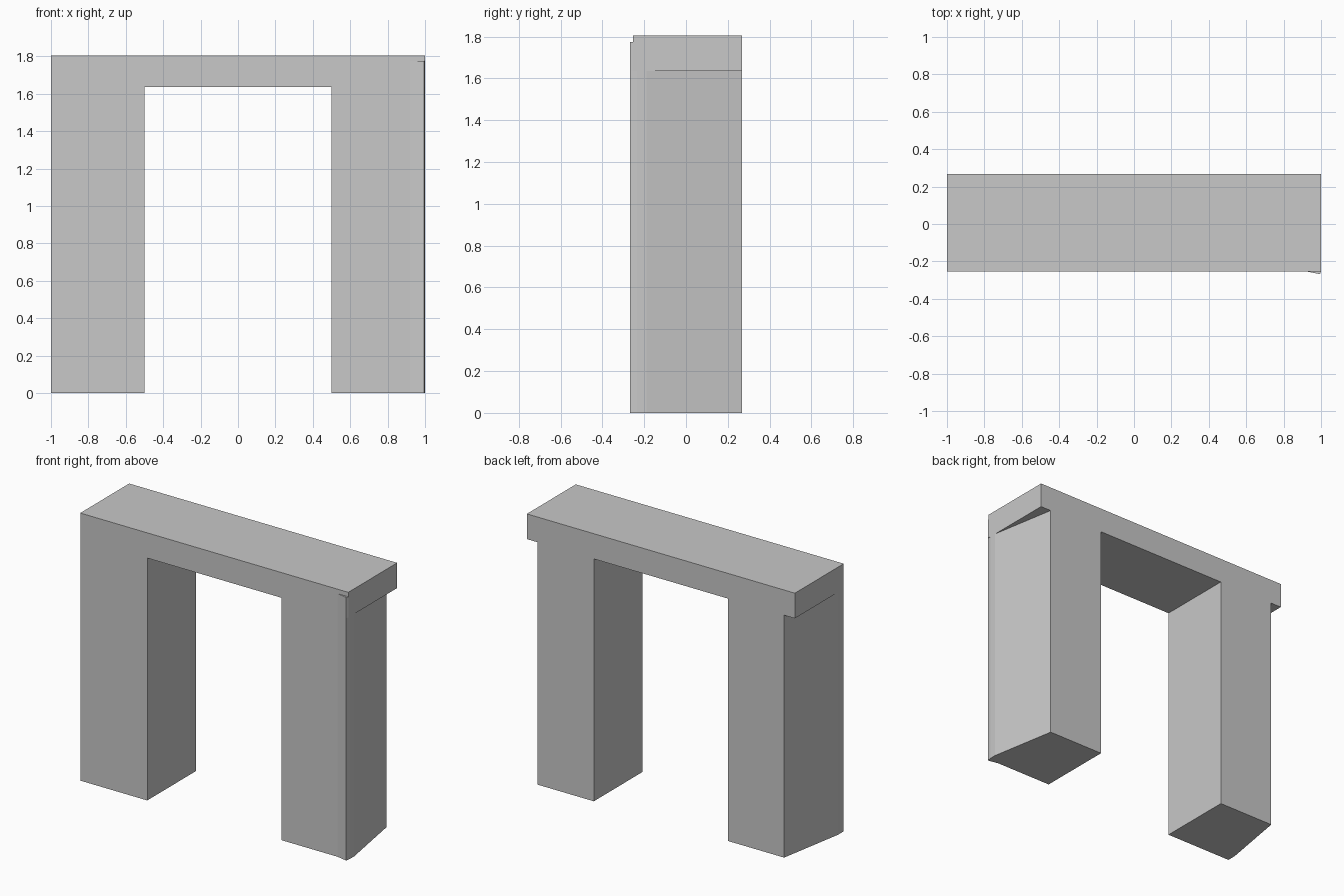
import bpy
import bmesh

cube = bpy.data.objects.get("Cube")
if cube:
    bpy.data.objects.remove(cube, do_unlink=True)

# Single plain grey
grey = bpy.data.materials.new("plain_grey")
grey.use_nodes = True
colour = (0.58, 0.58, 0.58, 1)
grey.diffuse_color = colour
grey.node_tree.nodes["Principled BSDF"].inputs["Base Color"].default_value = colour

FRONT, BACK = -0.253, 0.268
INNER, OUTER, TAPERED = 0.5, 1.0, 0.92
UNDERSIDE, TOP = 1.635, 1.805


def prism(name, outline, bottom, top):
    """Extrude a plan outline from one height to another."""
    bm = bmesh.new()
    base = bm.faces.new([bm.verts.new((x, y, bottom)) for x, y in outline])
    extruded = bmesh.ops.extrude_face_region(bm, geom=[base], use_keep_orig=True)
    verts = [g for g in extruded["geom"] if isinstance(g, bmesh.types.BMVert)]
    bmesh.ops.translate(bm, verts=verts, vec=(0, 0, top - bottom))
    bmesh.ops.recalc_face_normals(bm, faces=bm.faces)
    mesh = bpy.data.meshes.new(name)
    bm.to_mesh(mesh)
    bm.free()
    mesh.materials.append(grey)
    obj = bpy.data.objects.new(name, mesh)
    bpy.context.collection.objects.link(obj)
    return obj


# Lintel across both legs, overhanging them at the back corners
prism("lintel", [(-OUTER, FRONT), (OUTER, FRONT), (OUTER, BACK), (-OUTER, BACK)],
      UNDERSIDE, TOP)

# Legs: the outer side tapers inward towards the back
taper = [(OUTER, -0.19), (TAPERED, BACK), (INNER, BACK), (INNER, FRONT)]
prism("right_leg", [(-x, y) for x, y in taper + [(OUTER, FRONT)]], 0, UNDERSIDE)
prism("left_leg", taper + [(TAPERED, FRONT), (0.995, -0.268), (OUTER, -0.235)],
      0, UNDERSIDE)

# Small corner ridge of the left leg running up in front of the lintel
prism("left_corner_ridge",
      [(TAPERED, FRONT), (0.995, -0.268), (OUTER, FRONT)], UNDERSIDE, 1.775)
